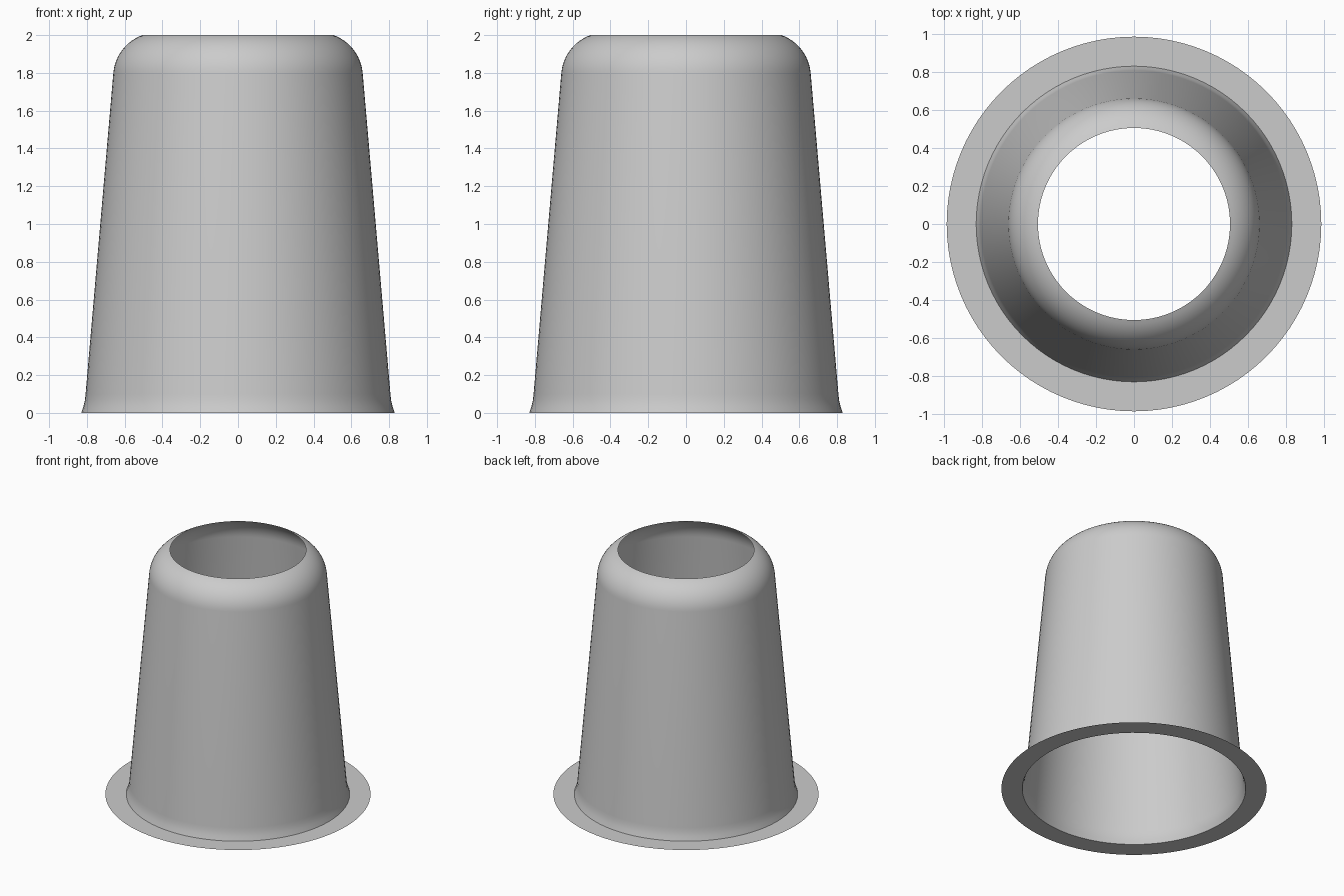
import bpy
import bmesh
from math import sin, cos, pi, radians

cube = bpy.data.objects.get("Cube")
if cube:
    bpy.data.objects.remove(cube, do_unlink=True)

SEGMENTS = 96

grey = bpy.data.materials.new("light_grey")
grey.use_nodes = True
colour = (0.6, 0.6, 0.6, 1)
grey.diffuse_color = colour
grey.node_tree.nodes["Principled BSDF"].inputs["Base Color"].default_value = colour


def revolve(name, profile):
    """Open sheet of revolution; the (radius, height) profile runs upward or inward."""
    bm = bmesh.new()
    rings = []
    for r, z in profile:
        rings.append([bm.verts.new((r * cos(2 * pi * i / SEGMENTS),
                                    r * sin(2 * pi * i / SEGMENTS), z))
                      for i in range(SEGMENTS)])
    for low, high in zip(rings, rings[1:]):
        for i in range(SEGMENTS):
            j = (i + 1) % SEGMENTS
            bm.faces.new((low[i], low[j], high[j], high[i]))
    mesh = bpy.data.meshes.new(name)
    bm.to_mesh(mesh)
    bm.free()
    mesh.materials.append(grey)
    obj = bpy.data.objects.new(name, mesh)
    bpy.context.collection.objects.link(obj)
    bpy.ops.object.select_all(action="DESELECT")
    obj.select_set(True)
    bpy.context.view_layer.objects.active = obj
    bpy.ops.object.shade_smooth_by_angle(angle=radians(30))
    return obj


# Tapered sleeve: flared foot, straight wall, rounded shoulder, open top
foot = [(0.83, 0), (0.818, 0.035), (0.81, 0.07), (0.807, 0.1)]
radius, start, end, steps = 0.234, 5, 70.5, 12
cx, cz = 0.66 - radius * cos(radians(start)), 1.8 - radius * sin(radians(start))
angles = [radians(start + (end - start) * k / steps) for k in range(steps + 1)]
shoulder = [(cx + radius * cos(a), cz + radius * sin(a)) for a in angles]
revolve("tapered_sleeve", foot + shoulder)

# Flat ring flange around the foot
revolve("base_flange", [(0.985, 0), (0.83, 0)])
